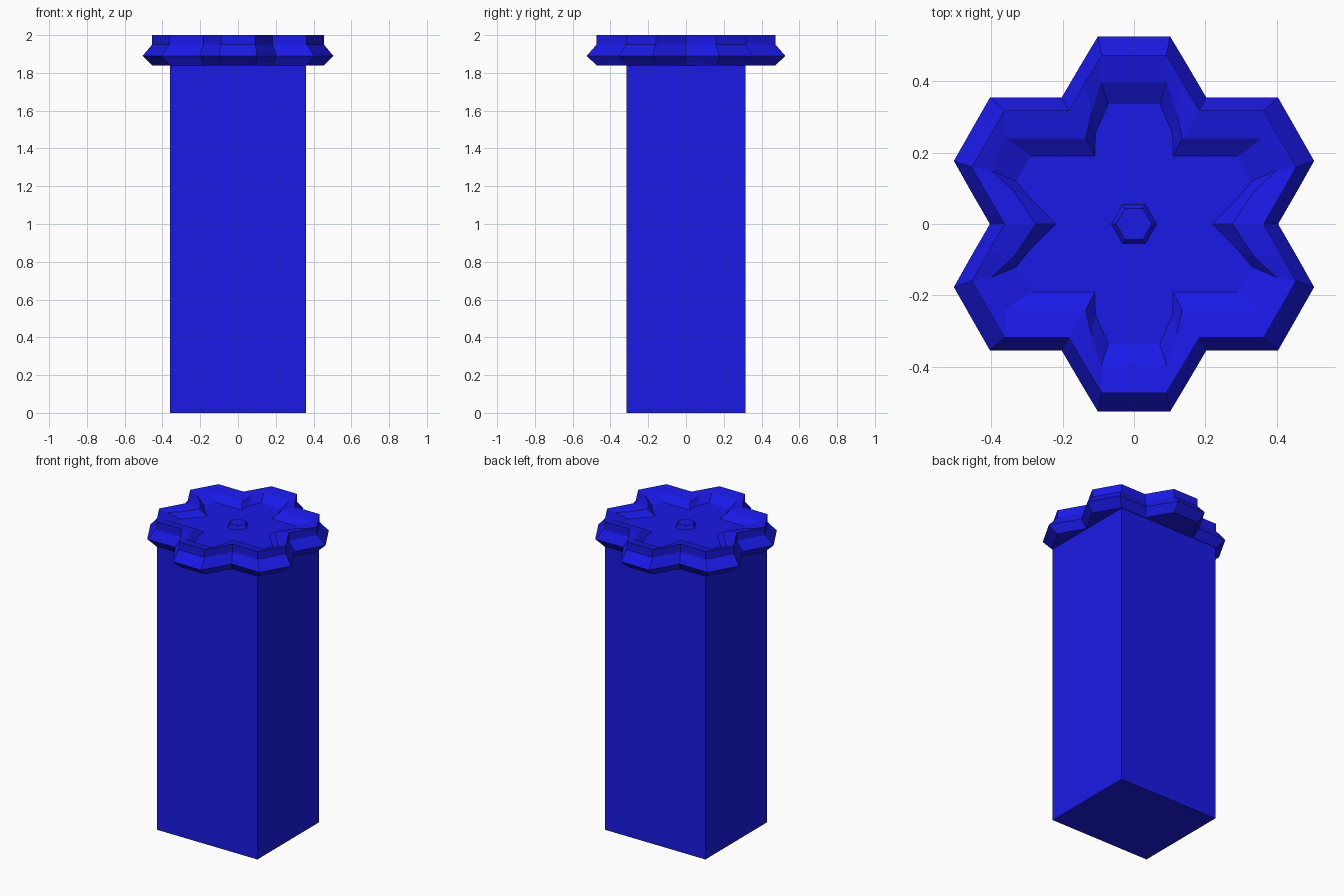
import bpy, bmesh
from math import cos, sin, pi

if "Cube" in bpy.data.objects:
    bpy.data.objects.remove(bpy.data.objects["Cube"])

blue = bpy.data.materials.new("blue")
blue.diffuse_color = (0.01, 0.01, 0.8, 1)
blue.use_nodes = True
blue.node_tree.nodes["Principled BSDF"].inputs["Base Color"].default_value = blue.diffuse_color


def loft(name, rings, cap_start=True):
    """Skin a stack of (points, z) rings with equal point counts and cap the ends."""
    bm = bmesh.new()
    loops = [[bm.verts.new((x, y, z)) for x, y in pts] for pts, z in rings]
    for a, b in zip(loops, loops[1:]):
        n = len(a)
        for i in range(n):
            j = (i + 1) % n
            bm.faces.new((a[i], a[j], b[j], b[i]))
    if cap_start:
        bm.faces.new(loops[0][::-1])
    bm.faces.new(loops[-1])
    bmesh.ops.recalc_face_normals(bm, faces=bm.faces)
    mesh = bpy.data.meshes.new(name)
    bm.to_mesh(mesh)
    bm.free()
    mesh.materials.append(blue)
    obj = bpy.data.objects.new(name, mesh)
    bpy.context.collection.objects.link(obj)
    return obj


def mirrored(quarter):
    """Reflect a quarter outline (last point on the x axis) into a full loop."""
    right = quarter + [(x, -y) for x, y in quarter[-2::-1]]
    return right + [(-x, y) for x, y in right[::-1]]


def scaled(pts, s):
    return [(x * s, y * s) for x, y in pts]


def hexagon(r):
    return [(r * cos(i * pi / 3), r * sin(i * pi / 3)) for i in range(6)]


# Rectangular pillar
hx, hy = 0.36, 0.315
base = [(-hx, -hy), (hx, -hy), (hx, hy), (-hx, hy)]
loft("pillar", [(base, 0), (base, 1.84)])

# Six-petalled cap with ridged rim and sunken centre
outer = mirrored([(0.101, 0.526), (0.152, 0.441), (0.203, 0.354), (0.404, 0.354),
                  (0.505, 0.177), (0.455, 0.088), (0.404, 0)])
step = mirrored([(0.092, 0.397), (0.12, 0.31), (0.135, 0.24), (0.36, 0.24),
                 (0.40, 0.15), (0.335, 0.09), (0.275, 0)])
floor = mirrored([(0.072, 0.337), (0.108, 0.255), (0.11, 0.19), (0.29, 0.19),
                  (0.33, 0.12), (0.29, 0.07), (0.22, 0)])
rim = scaled(outer, 0.9)
loft("flower_cap", [(rim, 1.84), (outer, 1.89), (rim, 1.95), (rim, 2.0),
                    (step, 1.985), (floor, 1.95)])

# Small raised hexagonal stud
loft("centre_stud", [(hexagon(0.067), 1.945), (hexagon(0.05), 1.972)])
